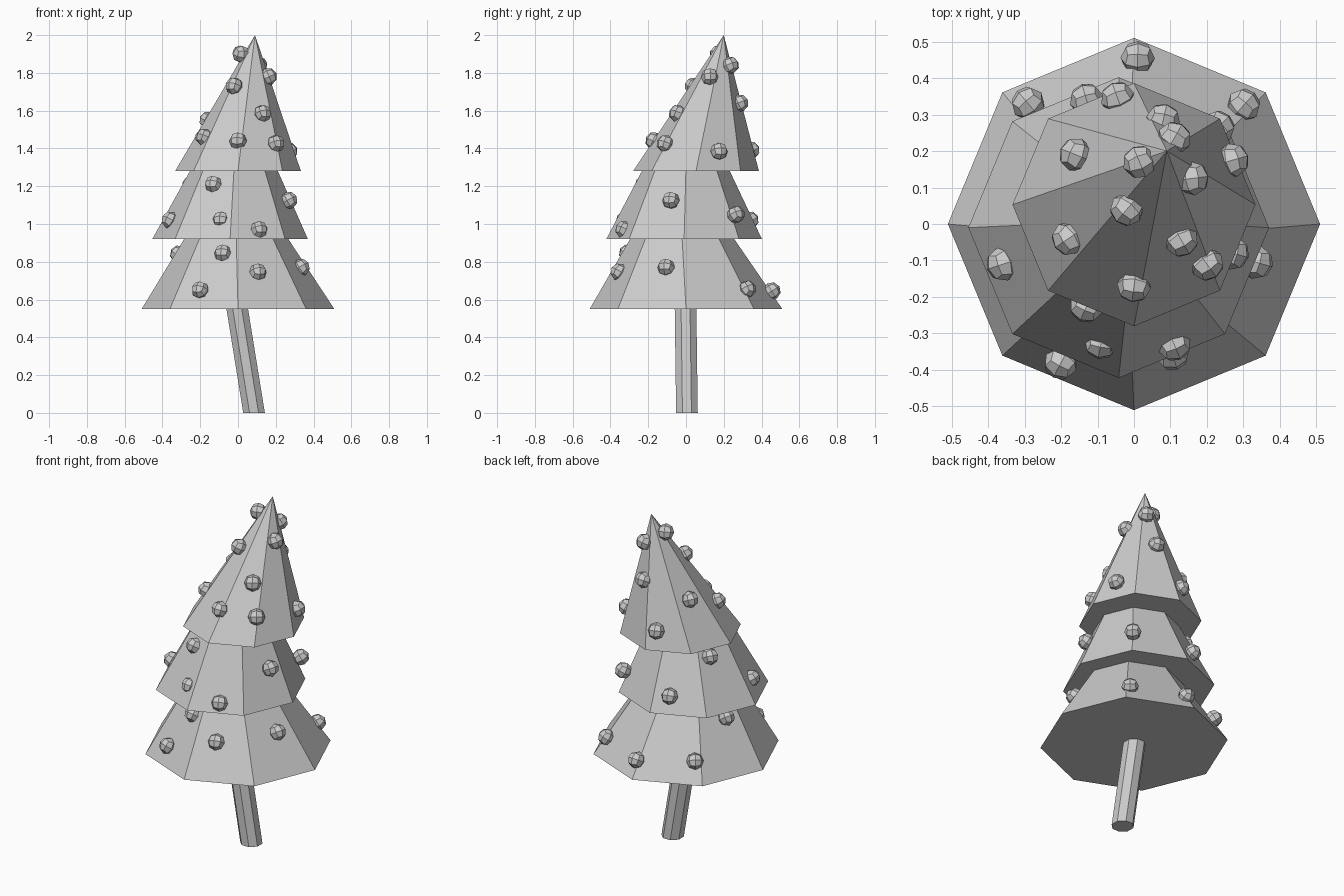
import bpy, bmesh
from math import sin, cos, pi
from mathutils import Vector

default_cube = bpy.data.objects.get("Cube")
if default_cube:
    bpy.data.objects.remove(default_cube, do_unlink=True)

# One plain material for the whole model
grey = bpy.data.materials.new("plain grey")
grey.use_nodes = True
grey.diffuse_color = (0.6, 0.6, 0.6, 1)
grey.node_tree.nodes["Principled BSDF"].inputs["Base Color"].default_value = grey.diffuse_color


def make_object(name, bm):
    bmesh.ops.recalc_face_normals(bm, faces=bm.faces[:])
    mesh = bpy.data.meshes.new(name)
    bm.to_mesh(mesh)
    bm.free()
    mesh.materials.append(grey)
    obj = bpy.data.objects.new(name, mesh)
    bpy.context.scene.collection.objects.link(obj)
    return obj


def leaning_prism(name, bottom, bottom_radius, top, top_radius, turn=0.0, sides=8):
    """Flat-sided solid between two level rings; a zero top radius gives a point."""
    bm = bmesh.new()

    def ring(centre, radius):
        angles = [turn + 2 * pi * i / sides for i in range(sides)]
        return [bm.verts.new(Vector(centre) + Vector((radius * cos(a), radius * sin(a), 0)))
                for a in angles]

    lower = ring(bottom, bottom_radius)
    bm.faces.new(lower)
    if top_radius:
        upper = ring(top, top_radius)
        bm.faces.new(upper)
        for i in range(sides):
            j = (i + 1) % sides
            bm.faces.new((lower[i], lower[j], upper[j], upper[i]))
    else:
        tip = bm.verts.new(top)
        for i in range(sides):
            bm.faces.new((lower[i], lower[(i + 1) % sides], tip))
    return make_object(name, bm)


# Trunk, leaning sideways into the lowest tier
leaning_prism("trunk", (0.085, 0.005, 0), 0.062, (-0.012, -0.003, 0.6), 0.062, turn=pi / 8)

# Three foliage tiers, each running up into the one above
leaning_prism("lower_foliage", (0, 0, 0.55), 0.51, (-0.01, -0.022, 0.95), 0.257)
leaning_prism("middle_foliage", (-0.042, -0.01, 0.92), 0.412, (-0.02, 0, 1.31), 0.218)
leaning_prism("upper_foliage", (0, 0.053, 1.28), 0.333, (0.09, 0.2, 2), 0)

# Faceted baubles: centre positions for each tier
upper_baubles = [
    (.015, .17, 1.9), (-.02, .04, 1.73), (.16, .125, 1.78), (.13, -.045, 1.585),
    (-.18, -.04, 1.46), (0, -.17, 1.44), (.2, -.11, 1.425), (-.16, .19, 1.55),
    (.11, .235, 1.84), (.08, .285, 1.64), (.27, .175, 1.385), (-.045, .345, 1.39)]
middle_baubles = [
    (.23, .265, 1.05), (-.13, .34, 1.02), (-.25, .13, 1.21), (-.36, -.11, 1.02),
    (-.09, -.325, 1.02), (-.13, -.225, 1.21), (.11, -.33, .97), (.27, -.08, 1.125)]
lower_baubles = [
    (.3, .325, .655), (.01, .455, .645), (-.29, .33, .67), (-.315, .07, .84),
    (-.08, -.31, .845), (-.2, -.38, .65), (.105, -.355, .745), (.335, -.105, .77)]


def add_bauble(name, centre, axis_point, slope, radius=0.047):
    """Cube split once per edge and rounded to a ball, facing out from the foliage."""
    bm = bmesh.new()
    bmesh.ops.create_cube(bm, size=2)
    bmesh.ops.subdivide_edges(bm, edges=bm.edges[:], cuts=1, use_grid_fill=True)
    for vert in bm.verts:
        vert.co = vert.co.normalized() * radius
    obj = make_object(name, bm)
    outward = Vector(centre) - Vector(axis_point)
    outward.z = 0
    outward = outward.normalized() + Vector((0, 0, slope))
    obj.rotation_euler = outward.to_track_quat("Z", "Y").to_euler()
    obj.location = centre


for tier, places, axis, slope in (
        ("upper", upper_baubles, (0.04, 0.11, 0), 0.45),
        ("middle", middle_baubles, (-0.03, 0, 0), 0.55),
        ("lower", lower_baubles, (0, -0.01, 0), 0.65)):
    for place in places:
        add_bauble(tier + "_bauble", place, axis, slope)
